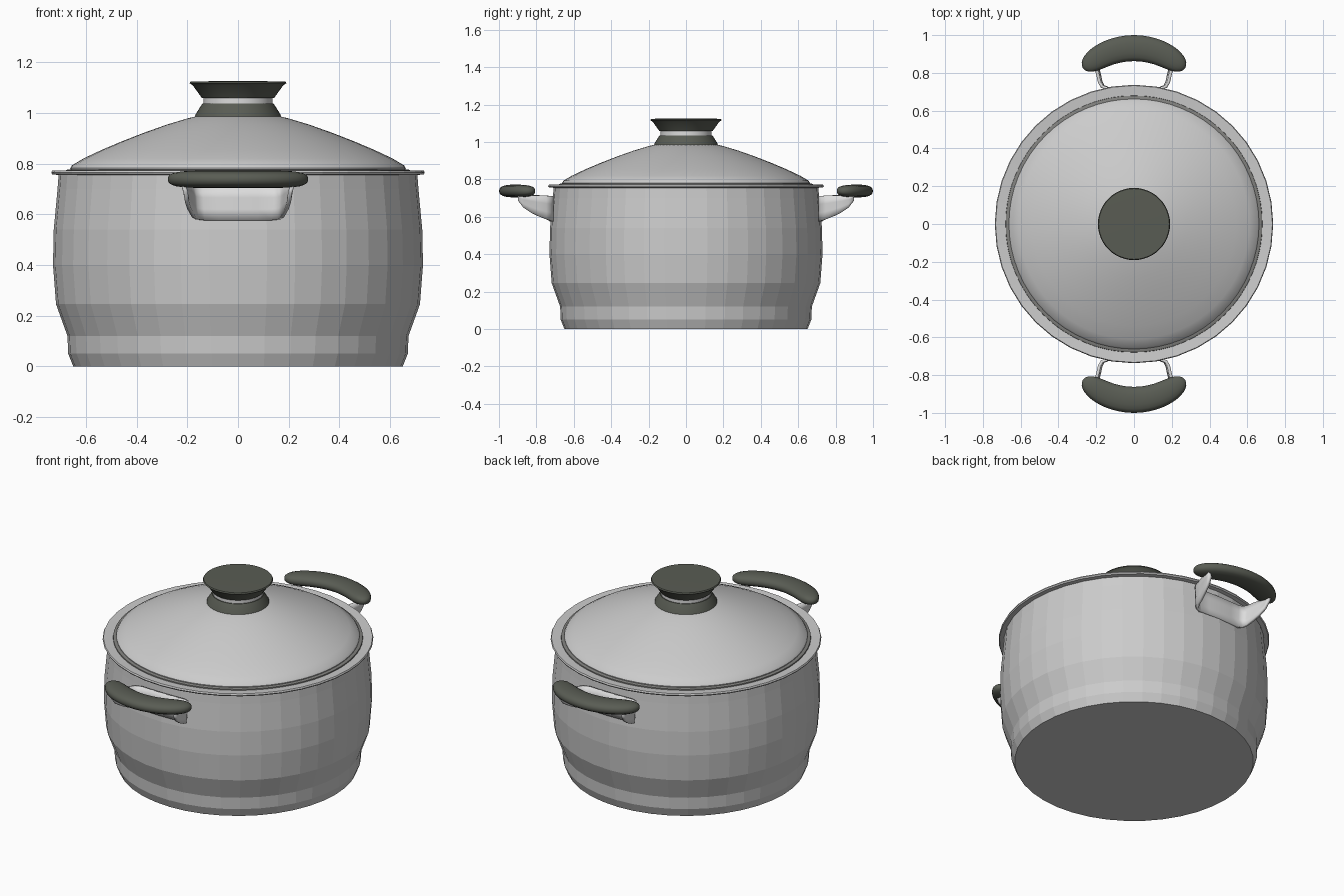
import bpy, bmesh, math
from mathutils import Vector

if "Cube" in bpy.data.objects:
    bpy.data.objects.remove(bpy.data.objects["Cube"], do_unlink=True)


def material(name, rgb):
    m = bpy.data.materials.new(name)
    m.use_nodes = True
    m.diffuse_color = (*rgb, 1)
    m.node_tree.nodes["Principled BSDF"].inputs["Base Color"].default_value = (*rgb, 1)
    return m


STEEL = material("steel", (0.60, 0.60, 0.60))
BRIGHT = material("bright steel", (0.72, 0.72, 0.72))
DARK = material("dark grey plastic", (0.100, 0.108, 0.088))
SEAM = material("seam grey", (0.22, 0.22, 0.21))


def finish(name, bm, mat, smooth=None):
    bmesh.ops.recalc_face_normals(bm, faces=bm.faces)
    me = bpy.data.meshes.new(name)
    bm.to_mesh(me)
    bm.free()
    me.materials.append(mat)
    ob = bpy.data.objects.new(name, me)
    bpy.context.collection.objects.link(ob)
    if smooth:
        bpy.ops.object.select_all(action='DESELECT')
        ob.select_set(True)
        bpy.context.view_layer.objects.active = ob
        bpy.ops.object.shade_smooth_by_angle(angle=math.radians(smooth))
    return ob


def lathe(name, profile, mat, sides=48, smooth=None):
    """Spin (radius, z) points about the z axis."""
    bm = bmesh.new()
    vs = [bm.verts.new((r, 0, z)) for r, z in profile]
    es = [bm.edges.new(p) for p in zip(vs, vs[1:])]
    bmesh.ops.spin(bm, geom=vs + es, axis=(0, 0, 1), cent=(0, 0, 0),
                   angle=2 * math.pi, steps=sides, use_duplicate=False)
    bmesh.ops.remove_doubles(bm, verts=bm.verts, dist=1e-4)
    return finish(name, bm, mat, smooth)


# Pot: faceted outer wall, rolled rim, hollow inside
lathe("pot_body", [(0, 0), (0.65, 0), (0.67, 0.05), (0.673, 0.12), (0.718, 0.245),
                   (0.73, 0.40), (0.727, 0.54), (0.712, 0.70), (0.708, 0.755),
                   (0.733, 0.757), (0.737, 0.764), (0.733, 0.772), (0.68, 0.768),
                   (0.68, 0.70), (0.70, 0.54), (0.70, 0.40), (0.69, 0.26),
                   (0.645, 0.13), (0.63, 0.03), (0, 0.03)], STEEL, 40)

# Lid and the seam around it
lathe("lid_seam", [(0.655, 0.755), (0.682, 0.755), (0.679, 0.774), (0.672, 0.777),
                   (0.655, 0.777)], SEAM, 64, 30)
lathe("lid", [(0.64, 0.765), (0.66, 0.767), (0.662, 0.782), (0.655, 0.793), (0.61, 0.820),
              (0.54, 0.853), (0.46, 0.887), (0.37, 0.922), (0.28, 0.954), (0.20, 0.978),
              (0.15, 0.99), (0, 1.0)], STEEL, 64, 30)

# Knob: flared base, metal collar, flared cap
lathe("knob_base", [(0, 0.975), (0.172, 0.978), (0.168, 0.993), (0.141, 1.036), (0, 1.036)],
      DARK, 48, 30)
lathe("knob_collar", [(0, 1.03), (0.136, 1.03), (0.136, 1.064), (0, 1.064)], BRIGHT, 48, 30)
lathe("knob_cap", [(0, 1.058), (0.142, 1.058), (0.178, 1.108), (0.191, 1.117),
                   (0.187, 1.124), (0, 1.126)], DARK, 48, 30)


def grip(name, side):
    """Curved handle grip: ellipses swept along an arc, rounded at the ends."""
    bm = bmesh.new()
    rings, steps, around = [], 28, 16
    R, half = 0.37, 0.80
    for i in range(steps + 1):
        t = -math.cos(math.pi * i / steps)
        a = t * half
        taper = max(1 - abs(t) ** 7, 0.0) ** 0.5
        centre = Vector((R * math.sin(a), 0.931 - R * (1 - math.cos(a)), 0.738))
        out = Vector((math.sin(a), math.cos(a), 0))
        w = (0.069 - 0.012 * t * t) * max(taper, 0.02)
        h = 0.034 * max(taper, 0.02) ** 0.8
        ring = []
        for k in range(around):
            b = 2 * math.pi * k / around
            c, s = math.cos(b), math.sin(b)
            v = centre + out * w * c
            v.z += h * math.copysign(abs(s) ** 0.75, s)
            ring.append(bm.verts.new((v.x * side, v.y * side, v.z)))
        rings.append(ring)
    for p, q in zip(rings, rings[1:]):
        for k in range(around):
            n = (k + 1) % around
            bm.faces.new((p[k], p[n], q[n], q[k]))
    bm.faces.new(rings[0])
    bm.faces.new(rings[-1])
    return finish(name, bm, DARK, 50)


def bracket(name, side):
    """Bent sheet: a plate on the wall whose ends turn out as tapering arms."""
    # x, y, bottom z, top z
    half = [(0, 0.722, 0.575, 0.71), (0.08, 0.72, 0.575, 0.71), (0.14, 0.717, 0.576, 0.71),
            (0.17, 0.728, 0.580, 0.712), (0.183, 0.75, 0.588, 0.713), (0.192, 0.79, 0.603, 0.715),
            (0.203, 0.83, 0.623, 0.715), (0.212, 0.87, 0.650, 0.715), (0.216, 0.897, 0.688, 0.715)]
    path = [(-x, y, a, b) for x, y, a, b in reversed(half[1:])] + half
    bm = bmesh.new()
    cols = []
    for x, y, lo, hi in path:
        cols.append([bm.verts.new((x * side * (0.95 + 0.05 * f), y * side, lo + (hi - lo) * f))
                     for f in (0, 0.33, 0.67, 1)])
    for p, q in zip(cols, cols[1:]):
        for k in range(3):
            bm.faces.new((p[k], q[k], q[k + 1], p[k + 1]))
    ob = finish(name, bm, BRIGHT, 40)
    mod = ob.modifiers.new("thickness", 'SOLIDIFY')
    mod.thickness = 0.016
    mod.offset = 0
    return ob


# Front and back handles
for label, side in (("front", -1), ("back", 1)):
    grip(label + "_handle_grip", side)
    bracket(label + "_handle_bracket", side)
